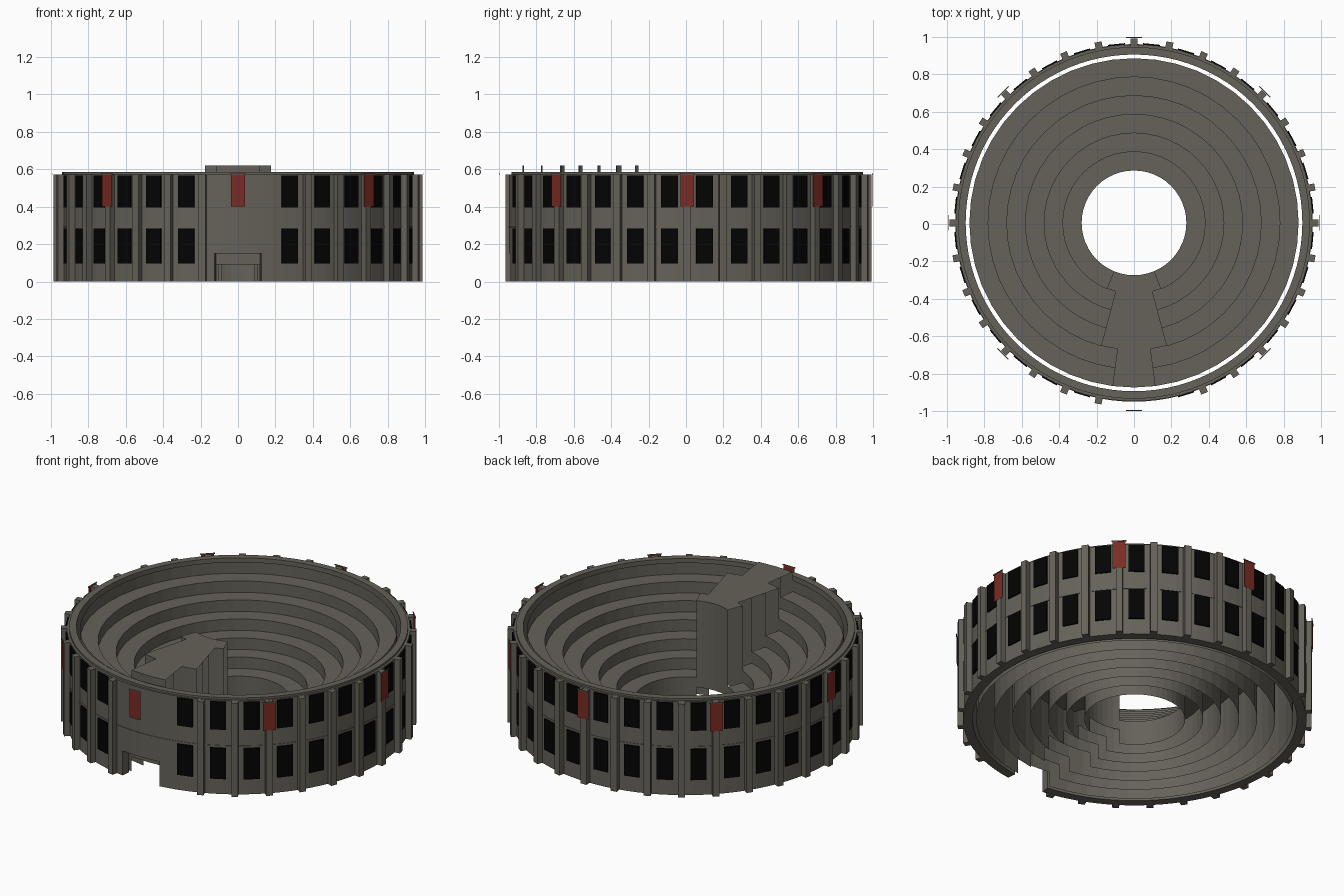
import bpy, bmesh, math

if "Cube" in bpy.data.objects:
    bpy.data.objects.remove(bpy.data.objects["Cube"])

OFF = 0.006  # rings sit slightly behind centre because the gate banner sticks out


def material(name, rgb):
    m = bpy.data.materials.new(name)
    m.diffuse_color = (*rgb, 1)
    m.use_nodes = True
    m.node_tree.nodes["Principled BSDF"].inputs["Base Color"].default_value = m.diffuse_color
    return m


STONE = material("stone", (0.13, 0.122, 0.1))
BLACK = material("dark_opening", (0.001, 0.001, 0.001))
RED = material("red_cloth", (0.19, 0.025, 0.016))


def finish(name, bm, mat, fix=True):
    if fix:
        bmesh.ops.remove_doubles(bm, verts=bm.verts, dist=1e-5)
        bmesh.ops.recalc_face_normals(bm, faces=bm.faces)
    me = bpy.data.meshes.new(name)
    bm.to_mesh(me)
    bm.free()
    me.materials.append(mat)
    ob = bpy.data.objects.new(name, me)
    bpy.context.collection.objects.link(ob)
    ob.location.y = OFF
    return ob


def polar(r, deg, z):
    # angle 0 is the front (-y), positive towards +x
    a = math.radians(deg)
    return (r * math.sin(a), -r * math.cos(a), z)


def box(bm, deg, r0, r1, w, z0, z1):
    a = math.radians(deg)
    t = (math.cos(a) * w / 2, math.sin(a) * w / 2)
    vs = []
    for r in (r0, r1):
        for s, z in ((-1, z0), (1, z0), (1, z1), (-1, z1)):
            x, y, _ = polar(r, deg, 0)
            vs.append(bm.verts.new((x + s * t[0], y + s * t[1], z)))
    for f in ((0, 1, 2, 3), (4, 5, 6, 7), (0, 1, 5, 4),
              (1, 2, 6, 5), (2, 3, 7, 6), (3, 0, 4, 7)):
        bm.faces.new([vs[i] for i in f])


def quad(bm, p):
    bm.faces.new([bm.verts.new(c) for c in p])


def strip(bm, a0, a1, p, q):
    # one facet of a turned surface between profile points p and q
    quad(bm, [polar(p[0], a0, p[1]), polar(p[0], a1, p[1]),
              polar(q[0], a1, q[1]), polar(q[0], a0, q[1])])


# Outer wall: closed ring, with the gate sector starting above the opening
bm = bmesh.new()
GATE, LINTEL, N = 7.5, 0.15, 96
step = 360 / N
for k in range(N):
    a0, a1 = k * step - 180, (k + 1) * step - 180
    z0 = LINTEL if abs((a0 + a1) / 2) < GATE else 0.0
    prof = [(0.90, z0), (0.953, z0), (0.953, LINTEL), (0.953, 0.573),
            (0.94, 0.573), (0.94, 0.585), (0.90, 0.585), (0.90, LINTEL)]
    for i in range(8):
        if prof[i] != prof[(i + 1) % 8]:
            strip(bm, a0, a1, prof[i], prof[(i + 1) % 8])
for a in (-GATE, GATE):  # gate jambs
    quad(bm, [polar(0.90, a, 0), polar(0.953, a, 0),
              polar(0.953, a, LINTEL), polar(0.90, a, LINTEL)])
finish("outer_wall", bm, STONE)

# Seating tiers: open-bottomed rings with inner wall, tread and outer wall;
# over the gate passage the rings are lifted into a platform
half = [22.5, 15, 15, 15, 7.5, 7.5]
for i in range(6):
    bm = bmesh.new()
    r0, r1 = 0.28 + 0.1 * i, 0.38 + 0.1 * i
    for k in range(48):
        a0, a1 = k * 7.5 - 180, (k + 1) * 7.5 - 180
        lifted = abs((a0 + a1) / 2) < half[i]
        zb, zt = (0.09, 0.62) if lifted else (0.0, 0.15 + 0.07 * i)
        strip(bm, a0, a1, (r0, zb), (r0, zt))
        strip(bm, a0, a1, (r0, zt), (r1, zt))
        # upper outer wall closes the back of the last tier
        strip(bm, a0, a1, (r1, zt),
              (r1, 0.57 if i == 5 and not lifted else zb))
        if i == 5 and not lifted:
            strip(bm, a0, a1, (r1, zt), (r1, zb))
    finish("seating_tier_%d" % (i + 1), bm, STONE)

# Pilasters and two rows of windows, left out around the gate
pil, win = bmesh.new(), bmesh.new()
for k in range(32):
    a = k * 11.25
    if k > 1:
        box(pil, a, 0.945, 0.986, 0.038, 0.0, 0.572)
    if 0 < k < 31:
        for z0, z1 in ((0.095, 0.284), (0.397, 0.567)):
            box(win, a + 5.625, 0.953, 0.961, 0.09, z0, z1)
finish("pilasters", pil, STONE)
finish("windows", win, BLACK)

# Floor band between storeys
bm = bmesh.new()
for k in range(N):
    a0, a1 = k * step, (k + 1) * step
    prof = [(0.952, 0.288), (0.956, 0.288), (0.956, 0.298), (0.952, 0.298)]
    for p, q in zip(prof, prof[1:]):
        strip(bm, a0, a1, p, q)
finish("floor_band", bm, STONE)

# Banners with their hanging rods
cloth, rods = bmesh.new(), bmesh.new()
for k in range(8):
    r = 1.003 if k == 0 else 0.99
    box(cloth, k * 45, r - 0.001, r, 0.073, 0.402, 0.572)
    box(rods, k * 45, r - 0.002, r + 0.003, 0.083, 0.572, 0.577)
finish("banners", cloth, RED)
finish("banner_rods", rods, STONE)
